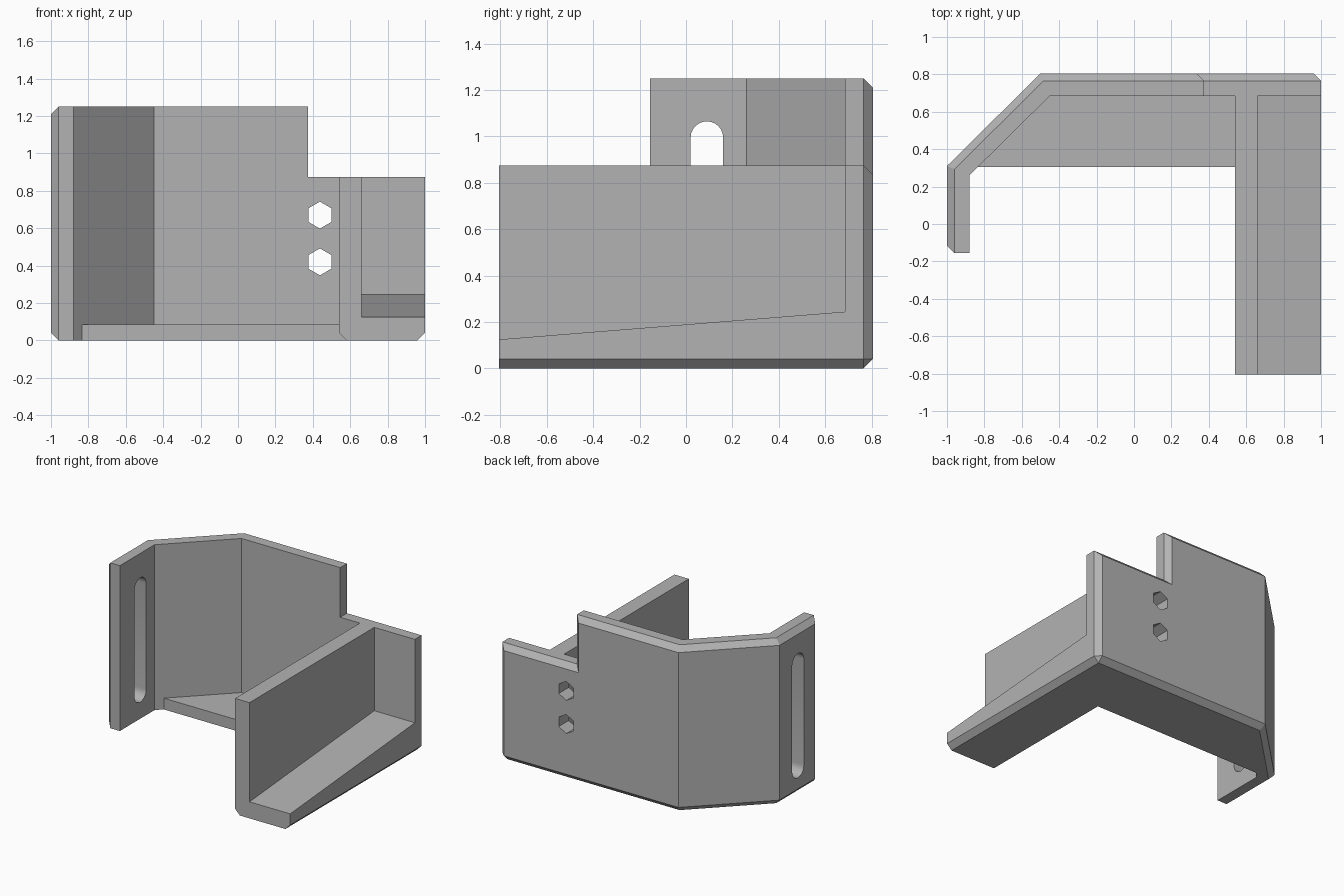
import bpy, bmesh, math
from mathutils import Matrix, Vector

if "Cube" in bpy.data.objects:
    bpy.data.objects.remove(bpy.data.objects["Cube"], do_unlink=True)

BACK, FRONT, WALL = 0.805, -0.805, 0.12
INNER = BACK - WALL
CHAMFER = 0.04

grey = bpy.data.materials.new("plain grey")
grey.use_nodes = True
grey.diffuse_color = (0.45, 0.45, 0.45, 1)
grey.node_tree.nodes["Principled BSDF"].inputs["Base Color"].default_value = grey.diffuse_color


def prism(name, points, low, high, matrix=Matrix()):
    """Extrude a flat outline from low to high along local z."""
    bm = bmesh.new()
    face = bm.faces.new([bm.verts.new((x, y, low)) for x, y in points])
    top = bmesh.ops.extrude_face_region(bm, geom=[face])["geom"]
    bmesh.ops.translate(bm, vec=(0, 0, high - low),
                        verts=[v for v in top if isinstance(v, bmesh.types.BMVert)])
    bm.transform(matrix)
    bmesh.ops.recalc_face_normals(bm, faces=bm.faces)
    mesh = bpy.data.meshes.new(name)
    bm.to_mesh(mesh)
    bm.free()
    mesh.materials.append(grey)
    obj = bpy.data.objects.new(name, mesh)
    bpy.context.collection.objects.link(obj)
    return obj


def frame(right, up, origin=(0, 0, 0)):
    """Matrix whose local x and y are the given directions."""
    r, u = Vector(right).normalized(), Vector(up).normalized()
    m = Matrix((r, u, r.cross(u))).transposed().to_4x4()
    m.translation = origin
    return m


def rectangle(x0, y0, x1, y1):
    return [(x0, y0), (x1, y0), (x1, y1), (x0, y1)]


def slot(length, width, steps=12):
    """Stadium outline, long along local x."""
    r, half = width / 2, (length - width) / 2
    return [(side * half + r * math.cos(a), r * math.sin(a))
            for side, start in ((1, -math.pi / 2), (-1, math.pi / 2))
            for a in (start + math.pi * i / steps for i in range(steps + 1))]


def combine(target, other, operation):
    other.hide_render = True
    mod = target.modifiers.new("combine", 'BOOLEAN')
    mod.operation, mod.solver, mod.object = operation, 'EXACT', other
    bpy.context.view_layer.objects.active = target
    bpy.ops.object.modifier_apply(modifier=mod.name)
    bpy.data.objects.remove(other, do_unlink=True)


# Tall bent wall
bracket = prism("bracket", [
    (0.375, BACK), (-0.5, BACK), (-1, 0.31), (-1, -0.155), (-0.88, -0.155),
    (-0.88, 0.26), (-0.45, INNER), (0.375, INNER)], 0, 1.25)

# Low wall, arm, floor web and sloping ledge
along_yz = frame((0, 1, 0), (0, 0, 1))
for part in (
    prism("low_wall", rectangle(0.3, INNER, 1, BACK), 0, 0.875),
    prism("arm", rectangle(0.54, FRONT, 0.66, 0.74), 0, 0.875),
    prism("floor", [(-0.9, 0.305), (0.6, 0.305), (0.6, 0.74), (-0.49, 0.74)], 0, 0.085),
    prism("ledge", [(FRONT, 0), (0.74, 0), (0.74, 0.249), (FRONT, 0.125)], 0.6, 1, along_yz),
):
    combine(bracket, part, 'UNION')

# Chamfer the rim of the outer skin and the ledge's lower edge
bm = bmesh.new()
bm.from_mesh(bracket.data)
bmesh.ops.remove_doubles(bm, verts=bm.verts, dist=0.0005)
bmesh.ops.dissolve_limit(bm, angle_limit=0.01, verts=bm.verts, edges=bm.edges)
bm.normal_update()


def outer_skin(face):
    c, n = face.calc_center_median(), face.normal
    on_back = n.y > 0.9 and c.y > BACK - 0.01
    on_left_end = n.x < -0.9 and c.x < -0.99
    on_diagonal = n.x < -0.5 and n.y > 0.5
    return on_back or on_left_end or on_diagonal


def chamfered(edge):
    if len(edge.link_faces) != 2:
        return False
    a, b = edge.link_faces
    if abs(a.normal.dot(b.normal)) > 0.1:
        return False
    ledge_edge = all(v.co.x > 0.99 and v.co.z < 0.01 for v in edge.verts)
    return outer_skin(a) or outer_skin(b) or ledge_edge


bmesh.ops.bevel(bm, geom=[e for e in bm.edges if chamfered(e)], offset=CHAMFER,
                offset_type='OFFSET', segments=1, affect='EDGES', clamp_overlap=False)
bm.to_mesh(bracket.data)
bm.free()

# Chamfer under the arm's inner side, in front of the floor
e = 0.02
combine(bracket, prism("arm_chamfer", [
    (0.54 - e, -e), (0.58 + e, -e), (0.54 - e, CHAMFER + e)],
    -0.305, 0.9, frame((1, 0, 0), (0, 0, 1))), 'DIFFERENCE')

# Slots in the diagonal and the side wall
combine(bracket, prism("diagonal_slot", slot(0.46, 0.21), -0.2, 0.2,
        frame((1, 1, 0), (0, 0, 1), (-0.71, 0.515, 0.835))), 'DIFFERENCE')
combine(bracket, prism("side_slot", slot(0.94, 0.14), -0.2, 0.1,
        frame((0, 0, 1), (0, 1, 0), (-0.94, 0.09, 0.595))), 'DIFFERENCE')

# Two hexagonal holes
hexagon = [(0.072 * math.sin(i * math.pi / 3), 0.072 * math.cos(i * math.pi / 3))
           for i in range(6)]
for z in (0.42, 0.67):
    combine(bracket, prism("hex_hole", hexagon, -0.15, 0.15,
            frame((1, 0, 0), (0, 0, 1), (0.438, 0.745, z))), 'DIFFERENCE')

# Smooth only the rounded slot ends
bpy.ops.object.select_all(action='DESELECT')
bracket.select_set(True)
bpy.context.view_layer.objects.active = bracket
bpy.ops.object.shade_smooth_by_angle(angle=math.radians(25))
